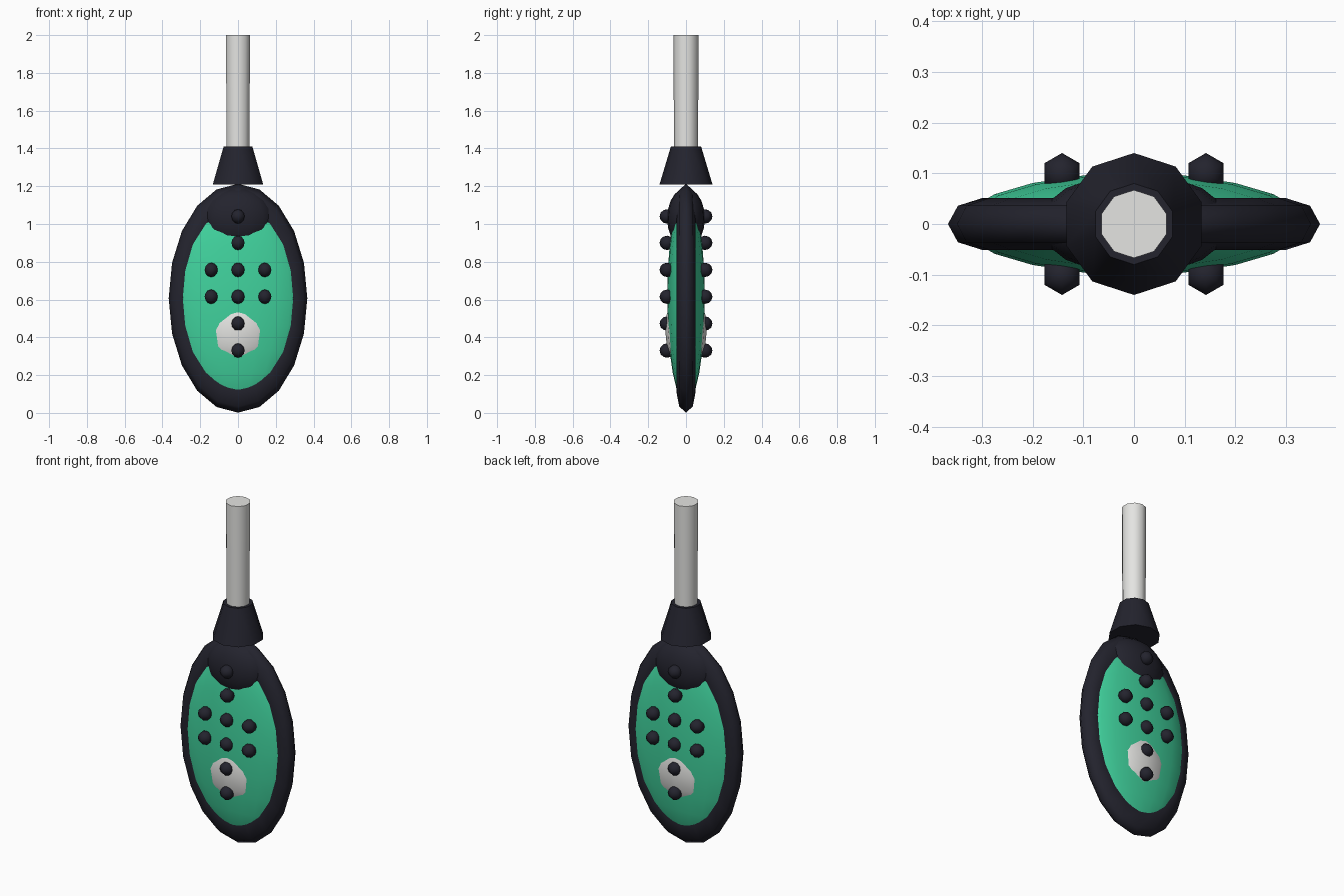
import bpy
import math

if "Cube" in bpy.data.objects:
    bpy.data.objects.remove(bpy.data.objects["Cube"])


def material(name, rgb):
    m = bpy.data.materials.new(name)
    m.diffuse_color = (*rgb, 1)
    m.use_nodes = True
    m.node_tree.nodes["Principled BSDF"].inputs["Base Color"].default_value = m.diffuse_color
    return m


DARK = material("dark navy", (0.017, 0.017, 0.027))
GREEN = material("mint green", (0.052, 0.65, 0.34))
WHITE = material("off white", (0.78, 0.78, 0.76))


def finish(name, mat, angle=None):
    """Name and colour the active object, then smooth it (by angle if given)."""
    ob = bpy.context.object
    ob.name = name
    ob.data.materials.append(mat)
    bpy.ops.object.transform_apply(location=False, rotation=True, scale=True)
    if angle:
        bpy.ops.object.shade_smooth_by_angle(angle=math.radians(angle))
    else:
        bpy.ops.object.shade_smooth()
    return ob


def ellipsoid(name, loc, radii, mat, segments, rings):
    bpy.ops.mesh.primitive_uv_sphere_add(segments=segments, ring_count=rings,
                                         radius=1, location=loc)
    bpy.context.object.scale = radii
    return finish(name, mat)


def tapered(name, z0, z1, r0, r1, mat):
    bpy.ops.mesh.primitive_cone_add(vertices=10, radius1=r0, radius2=r1,
                                    depth=z1 - z0, location=(0, 0, (z0 + z1) / 2))
    return finish(name, mat, 50)


CENTRE = 0.607

# flat oval body and its top and lower patches, showing on both faces
ellipsoid("body", (0, 0, CENTRE), (0.34, 0.10, 0.556), GREEN, 20, 12)
ellipsoid("top_patch", (0, 0, 1.03), (0.19, 0.10, 0.16), DARK, 16, 10)
ellipsoid("lower_patch", (0, 0, 0.438), (0.205, 0.11, 0.222), WHITE, 12, 8)

# oval rim around the body
bpy.ops.mesh.primitive_torus_add(major_segments=20, minor_segments=8,
                                 major_radius=0.30, minor_radius=0.067,
                                 location=(0, 0, CENTRE),
                                 rotation=(math.pi / 2, 0, 0))
bpy.context.object.scale = (1, 1.65, 0.76)
finish("rim", DARK)

# studs on the front and back
studs = [(0, z) for z in (1.04, 0.90, 0.757, 0.615, 0.473, 0.33)]
studs += [(x, z) for x in (-0.142, 0.142) for z in (0.757, 0.615)]
for side, y in (("front", -0.10), ("back", 0.10)):
    for i, (x, z) in enumerate(studs):
        ellipsoid(f"{side}_stud_{i + 1}", (x, y, z), (0.04, 0.04, 0.038), DARK, 6, 6)

# collar and handle
tapered("collar", 1.21, 1.41, 0.14, 0.08, DARK)
tapered("handle", 1.36, 2.0, 0.063, 0.067, WHITE)
